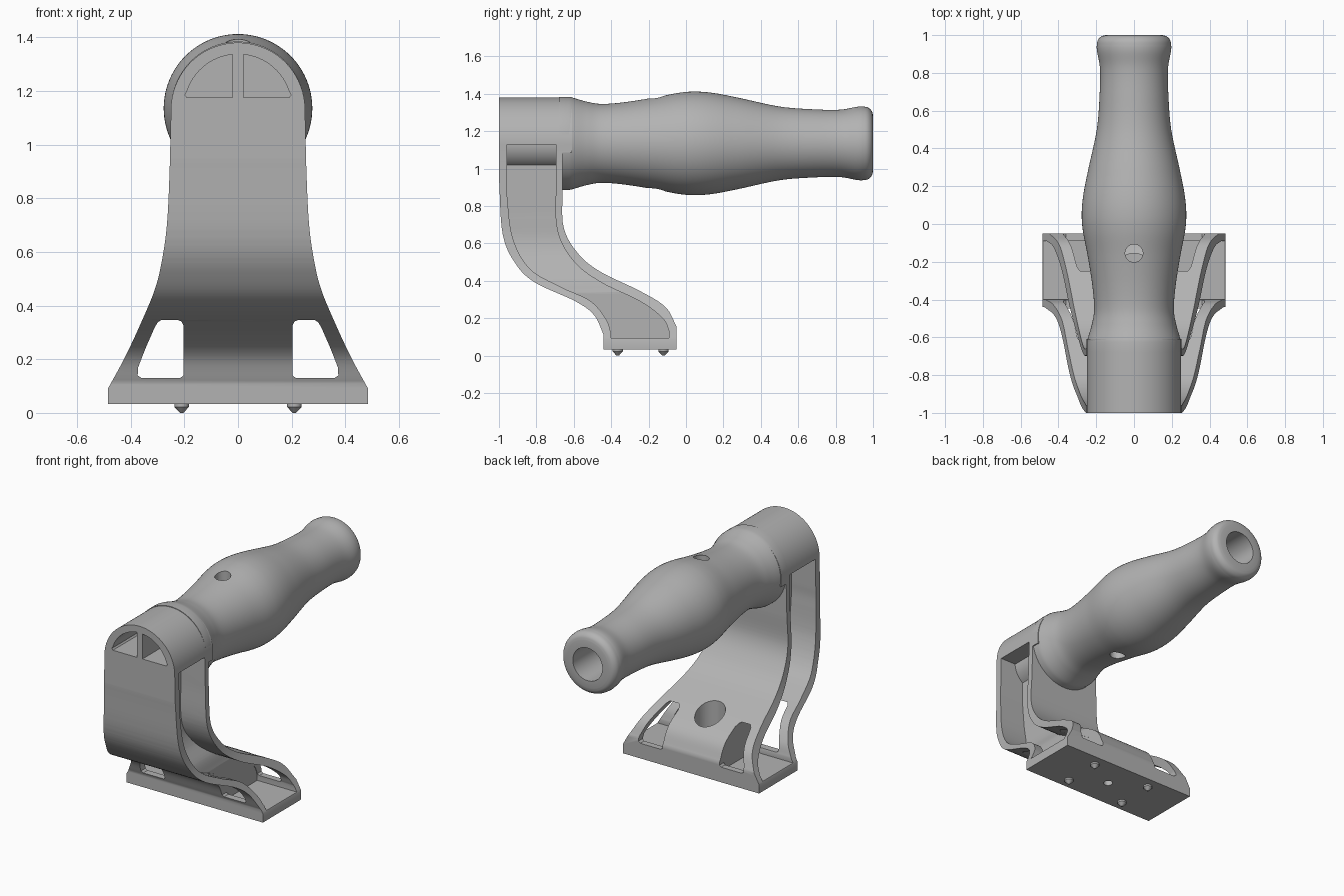
import bpy, bmesh, math
from mathutils import Vector, Matrix

if "Cube" in bpy.data.objects:
    bpy.data.objects.remove(bpy.data.objects["Cube"])

GREY = (0.45, 0.45, 0.45, 1)
mat = bpy.data.materials.new("plain grey")
mat.use_nodes = True
mat.diffuse_color = GREY
mat.node_tree.nodes["Principled BSDF"].inputs["Base Color"].default_value = GREY
AXIS_Z = 1.135


def spline(pts, n=8):
    """Smooth open curve through 2D points."""
    p = [Vector(q) for q in pts]
    p = [2 * p[0] - p[1]] + p + [2 * p[-1] - p[-2]]
    out = []
    for a, b, c, d in zip(p, p[1:], p[2:], p[3:]):
        for i in range(n):
            t = i / n
            out.append(0.5 * (2 * b + (c - a) * t + (2 * a - 5 * b + 4 * c - d) * t * t
                              + (3 * b - a - 3 * c + d) * t ** 3))
    return [tuple(q) for q in out + [p[-2]]]


def finish(bm, name):
    bmesh.ops.recalc_face_normals(bm, faces=bm.faces)
    if bm.calc_volume(signed=True) < 0:
        bmesh.ops.reverse_faces(bm, faces=bm.faces)
    me = bpy.data.meshes.new(name)
    bm.to_mesh(me)
    bm.free()
    me.materials.append(mat)
    ob = bpy.data.objects.new(name, me)
    bpy.context.collection.objects.link(ob)
    return ob


def prism(name, axis, lo, hi, outline):
    """Solid from an outline of (y, z) along x, or (x, z) along y."""
    bm = bmesh.new()
    place = (lambda d, q: (d, q[0], q[1])) if axis == "x" else (lambda d, q: (q[0], d, q[1]))
    a = [bm.verts.new(place(lo, q)) for q in outline]
    b = [bm.verts.new(place(hi, q)) for q in outline]
    bm.faces.new(a)
    bm.faces.new(b)
    for i in range(len(a)):
        bm.faces.new((a[i - 1], a[i], b[i], b[i - 1]))
    return finish(bm, name)


def cylinder(name, x, y, z0, z1, r0, r1=None, seg=48):
    bm = bmesh.new()
    bmesh.ops.create_cone(bm, cap_ends=True, segments=seg, radius1=r0,
                          radius2=r0 if r1 is None else r1, depth=z1 - z0,
                          matrix=Matrix.Translation((x, y, (z0 + z1) / 2)))
    return finish(bm, name)


def lathe(name, profile, seg=96):
    """Revolve (radius, y) points around the handle axis."""
    bm = bmesh.new()
    vs = [bm.verts.new((r, y, AXIS_Z)) for r, y in profile]
    es = [bm.edges.new(e) for e in zip(vs, vs[1:])]
    bmesh.ops.spin(bm, geom=vs + es, cent=(0, 0, AXIS_Z), axis=(0, 1, 0),
                   angle=math.tau, steps=seg)
    bmesh.ops.remove_doubles(bm, verts=bm.verts, dist=1e-5)
    return finish(bm, name)


def combine(ob, tool, op="DIFFERENCE"):
    m = ob.modifiers.new("cut", "BOOLEAN")
    m.operation, m.solver, m.object = op, "EXACT", tool
    bpy.context.view_layer.objects.active = ob
    bpy.ops.object.modifier_apply(modifier=m.name)
    bpy.data.objects.remove(tool)


def smooth(ob, angle=32):
    bpy.ops.object.select_all(action="DESELECT")
    ob.select_set(True)
    bpy.context.view_layer.objects.active = ob
    bpy.ops.object.shade_smooth_by_angle(angle=math.radians(angle))


# Bracket: curved side profile trimmed by the arched, flaring front outline
front_edge = spline([(-1, 0.95), (-.98, .65), (-.91, .49), (-.805, .39),
                     (-.59, .29), (-.49, .215), (-.44, .11)])
back_edge = spline([(-.05, .155), (-.11, .26), (-.245, .345), (-.46, .45),
                    (-.58, .55), (-.655, .69), (-.66, .9)])
side = ([(-1, 1.5)] + front_edge + [(-.44, .033), (-.05, .033)] + back_edge
        + [(-.66, 1.085), (-.61, 1.085), (-.61, 1.5)])
bracket = prism("bracket", "x", -.6, .6, side)

flare = spline([(.485, .09), (.42, .21), (.355, .35), (.31, .46), (.285, .56),
                (.265, .7), (.255, .9), (.25, 1.12)])
arch = [(.25 * math.cos(t * math.pi / 48), 1.13 + .25 * math.sin(t * math.pi / 48))
        for t in range(49)]
half = [(.485, .033)] + flare
combine(bracket, prism("trim", "y", -1.2, .2,
                       half + arch + [(-x, z) for x, z in reversed(half)]), "INTERSECT")

# Side channels, leaving front and back flanges, the base and a central web
channel = (spline([(-.957, .95), (-.955, .84), (-.925, .625), (-.835, .465),
                   (-.675, .37), (-.515, .295), (-.43, .2), (-.4, .12)])
           + [(-.4, .095), (-.09, .095)]
           + spline([(-.09, .13), (-.125, .2), (-.245, .29), (-.46, .395),
                     (-.605, .51), (-.69, .68), (-.695, .95)])
           + [(-.695, 1.13), (-.957, 1.13)])
# The web is wide at the base, thin above, and swells to a barrel in the head
barrel = [(.14 * math.cos(math.radians(a)), AXIS_Z - .14 * math.sin(math.radians(a)))
          for a in range(55, -1, -5)]
web = ([(-.1, 0), (.2, 0)] + spline([(.2, .34), (.175, .42), (.115, .52), (.085, .62),
                                     (.08, .75)]) + barrel + [(.14, 1.3), (-.1, 1.3)])
window = [(.203, .14), (.215, .13), (.36, .13), (.374, .14), (.372, .17), (.345, .24),
          (.312, .315), (.3, .337), (.285, .347), (.225, .347), (.21, .34), (.203, .325)]
pocket = [(.02, 1.175), (.19, 1.175), (.198, 1.185)] + [
    (.2 * math.cos(math.radians(a)), 1.137 + .2 * math.sin(math.radians(a)))
    for a in range(18, 84, 5)] + [(.02, 1.335)]
for s in (-1, 1):
    cutter = prism("channel", "x", 0, s * .55, channel)
    combine(cutter, prism("web", "y", -1.2, .2, [(s * x, z) for x, z in web]))
    combine(bracket, cutter)
    # Windows through both flanges, and pockets in the head
    combine(bracket, prism("window", "y", -.9, .1, [(s * x, z) for x, z in window]))
    combine(bracket, prism("pocket", "y", -1.1, -.75, [(s * x, z) for x, z in pocket]))

# Bolt hole with a narrower hole through the base
combine(bracket, cylinder("bolt_hole", 0, -.245, .1, .7, .09))
combine(bracket, cylinder("base_hole", 0, -.245, -.1, .2, .028))
smooth(bracket)

# Handle: turned grip with a bore in its end and a vertical cross hole
grip = spline([(.246, -.61), (.223, -.53), (.211, -.45), (.22, -.33), (.245, -.17),
               (.27, -.04), (.277, .05), (.269, .15), (.243, .285), (.197, .5),
               (.182, .685), (.18, .82), (.195, .91)])
rim = spline([(.198, .935), (.193, .97), (.175, .992), (.15, 1)], 4)
handle = lathe("handle", [(0, -.68), (.249, -.68), (.249, -.625)] + grip + rim
               + [(.105, 1), (.105, -.55), (0, -.55)])
combine(handle, cylinder("cross_hole", 0, -.155, .6, 1.6, .047))
smooth(handle)

# Locating pins under the base
for i, (x, y) in enumerate([(-.21, -.365), (.21, -.365), (-.21, -.12), (.21, -.12)]):
    smooth(cylinder(f"pin_collar_{i + 1}", x, y, .022, .04, .027, seg=24))
    smooth(cylinder(f"pin_tip_{i + 1}", x, y, 0, .022, .006, .027, seg=24))
